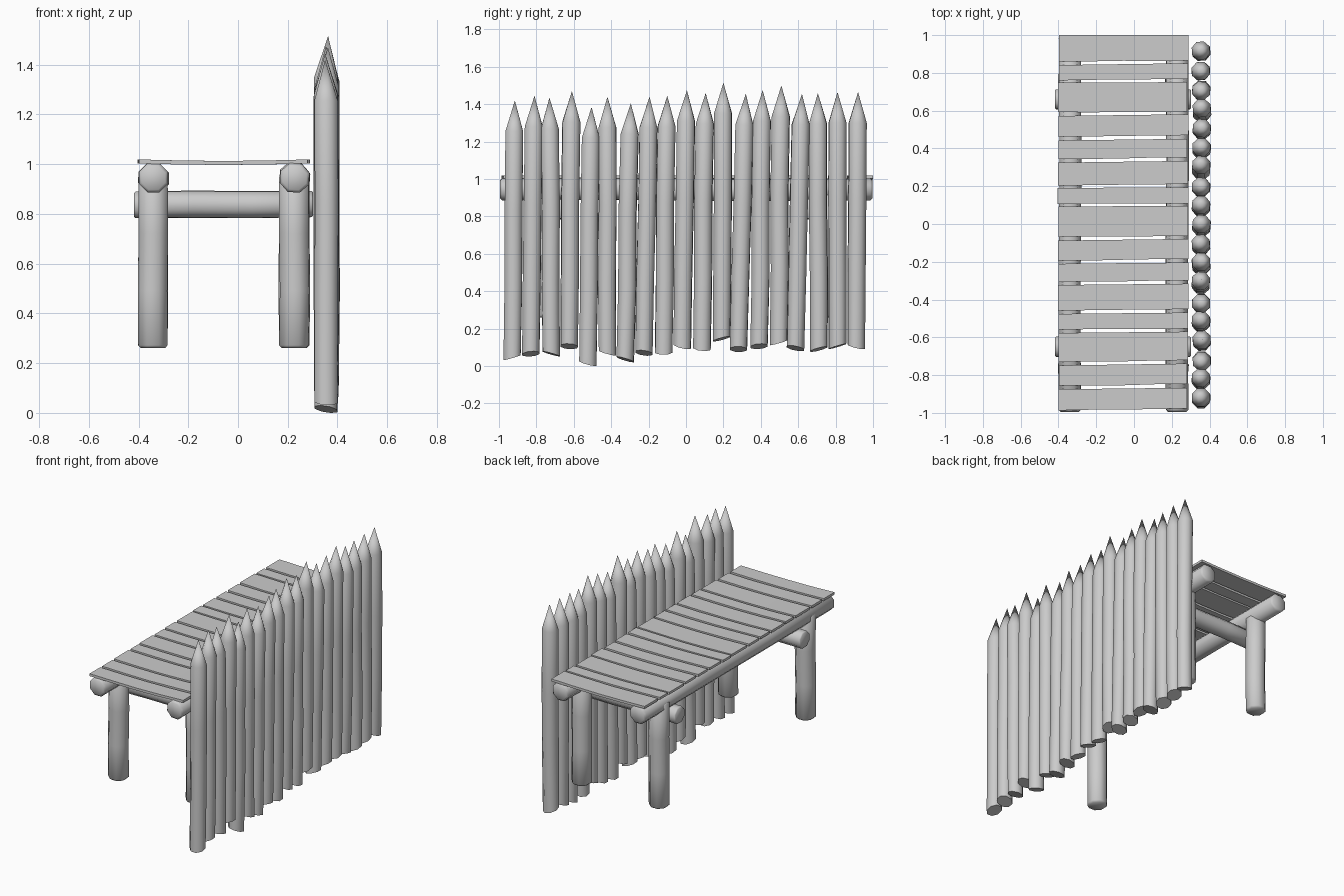
import bpy, bmesh, math, random
from mathutils import Vector

if "Cube" in bpy.data.objects:
    bpy.data.objects.remove(bpy.data.objects["Cube"])

random.seed(4)
SIDES = 8


def finish(bm, name, angle=50):
    bmesh.ops.recalc_face_normals(bm, faces=bm.faces)
    me = bpy.data.meshes.new(name)
    bm.to_mesh(me)
    bm.free()
    ob = bpy.data.objects.new(name, me)
    bpy.context.collection.objects.link(ob)
    bpy.ops.object.select_all(action='DESELECT')
    ob.select_set(True)
    bpy.context.view_layer.objects.active = ob
    bpy.ops.object.shade_smooth_by_angle(angle=math.radians(angle))
    return ob


def log(name, a, b, r, wobble=0.003, chamfer=0.012, point=None, slant=0.0):
    """Rough eight-sided log from a to b; optional sharpened point."""
    a, b = Vector(a), Vector(b)
    axis = (b - a).normalized()
    u = axis.orthogonal().normalized()
    v = axis.cross(u)
    length = (b - a).length
    stations = [(0.33, r), (0.66, r), (1, r)]
    if chamfer:
        c = chamfer / length
        stations = [(0, r - chamfer), (c, r)] + stations[:-1] + [(1 - c, r), (1, r - chamfer)]
    else:
        stations = [(0, r * 0.97)] + stations
    bm = bmesh.new()
    rings = []
    spin = random.uniform(0.3, 0.5)
    lean = random.uniform(0, math.tau)
    for i, (t, rad) in enumerate(stations):
        inner = 0.1 < t < 0.9
        off = (u * random.uniform(-1, 1) + v * random.uniform(-1, 1)) * (wobble if inner else 0)
        ring = []
        for k in range(SIDES):
            w = math.tau * k / SIDES + spin
            p = a.lerp(b, t) + off + (u * math.cos(w) + v * math.sin(w)) * rad
            if i == 0:
                p += axis * slant * (1 + math.cos(w - lean)) / 2
            ring.append(bm.verts.new(p))
        rings.append(ring)
    for lo, hi in zip(rings, rings[1:]):
        for k in range(SIDES):
            j = (k + 1) % SIDES
            bm.faces.new((lo[k], lo[j], hi[j], hi[k]))
    bm.faces.new(rings[0])
    if point is None:
        bm.faces.new(rings[-1])
    else:
        tip = bm.verts.new(point)
        for k in range(SIDES):
            bm.faces.new((rings[-1][k], rings[-1][(k + 1) % SIDES], tip))
    return finish(bm, name)


def plank(name, y0, y1):
    """Thin board across the beams, sagging a little in the middle."""
    bm = bmesh.new()
    x0 = -0.40 + random.uniform(-0.005, 0.005)
    x1 = 0.285 + random.uniform(-0.005, 0.005)
    skew = random.uniform(0.002, 0.010)
    n, rings = 4, []
    for i in range(n + 1):
        t = i / n
        z = 1.003 - 0.006 * math.sin(math.pi * t)
        lo = y0 + skew * t + random.uniform(-0.002, 0.002)
        hi = y1 + skew * (t - 1) * (1 if y1 < 0.99 else 0)
        x = x0 + (x1 - x0) * t
        rings.append([bm.verts.new(p) for p in
                      ((x, lo, z), (x, hi, z), (x, hi, z + 0.016), (x, lo, z + 0.016))])
    for a, b in zip(rings, rings[1:]):
        for k in range(4):
            j = (k + 1) % 4
            bm.faces.new((a[k], a[j], b[j], b[k]))
    bm.faces.new(rings[0])
    bm.faces.new(rings[-1])
    return finish(bm, name, 30)


# Palisade stakes: (foot y, foot z, tip y, tip z)
stakes = [(-.93, .03, -.915, 1.42), (-.83, .05, -.81, 1.445), (-.72, .05, -.73, 1.435),
          (-.625, .09, -.61, 1.47), (-.525, 0, -.505, 1.385), (-.42, .055, -.42, 1.44),
          (-.325, .02, -.295, 1.405), (-.225, .055, -.195, 1.44), (-.12, .06, -.10, 1.445),
          (-.02, .09, .005, 1.475), (.085, .08, .105, 1.46), (.19, .13, .20, 1.515),
          (.28, .075, .32, 1.455), (.39, .09, .41, 1.475), (.495, .11, .51, 1.50),
          (.585, .08, .62, 1.455), (.71, .075, .705, 1.46), (.81, .09, .81, 1.465),
          (.91, .09, .92, 1.465)]
for i, (fy, fz, ty, tz) in enumerate(stakes):
    x = 0.356 + random.uniform(-0.003, 0.003)
    shoulder = (x, fy + (ty - fy) * 0.8, tz - 0.165)
    log(f"stake_{i + 1}", (x, fy, fz), shoulder, 0.051, chamfer=0,
        point=(x + random.uniform(-0.006, 0.01), ty, tz), slant=0.03)

# Long beams and legs on both sides
for side, x in (("left", -0.34), ("right", 0.228)):
    log(f"{side}_beam", (x, -0.995, 0.945), (x, 0.998, 0.945), 0.063, wobble=0.006)
    for end, y in (("front", -0.765), ("back", 0.77)):
        log(f"{end}_{side}_leg", (x - 0.002, y, 0.26), (x - 0.002, y, 0.96), 0.064)

# Cross bars on the inner side of the legs
for end, y in (("front", -0.65), ("back", 0.66)):
    log(f"{end}_cross_bar", (-0.418, y, 0.836), (0.302, y, 0.84), 0.057, chamfer=0.006)

# Deck boards between these edges
edges = [1.0, .855, .755, .585, .455, .338, .198, .10, -.075, -.20, -.312, -.465,
         -.566, -.735, -.863, -.985]
for i, (hi, lo) in enumerate(zip(edges, edges[1:])):
    plank(f"plank_{i + 1}", lo + (0.006 if i < 14 else 0), hi - (0.004 if i else 0))
